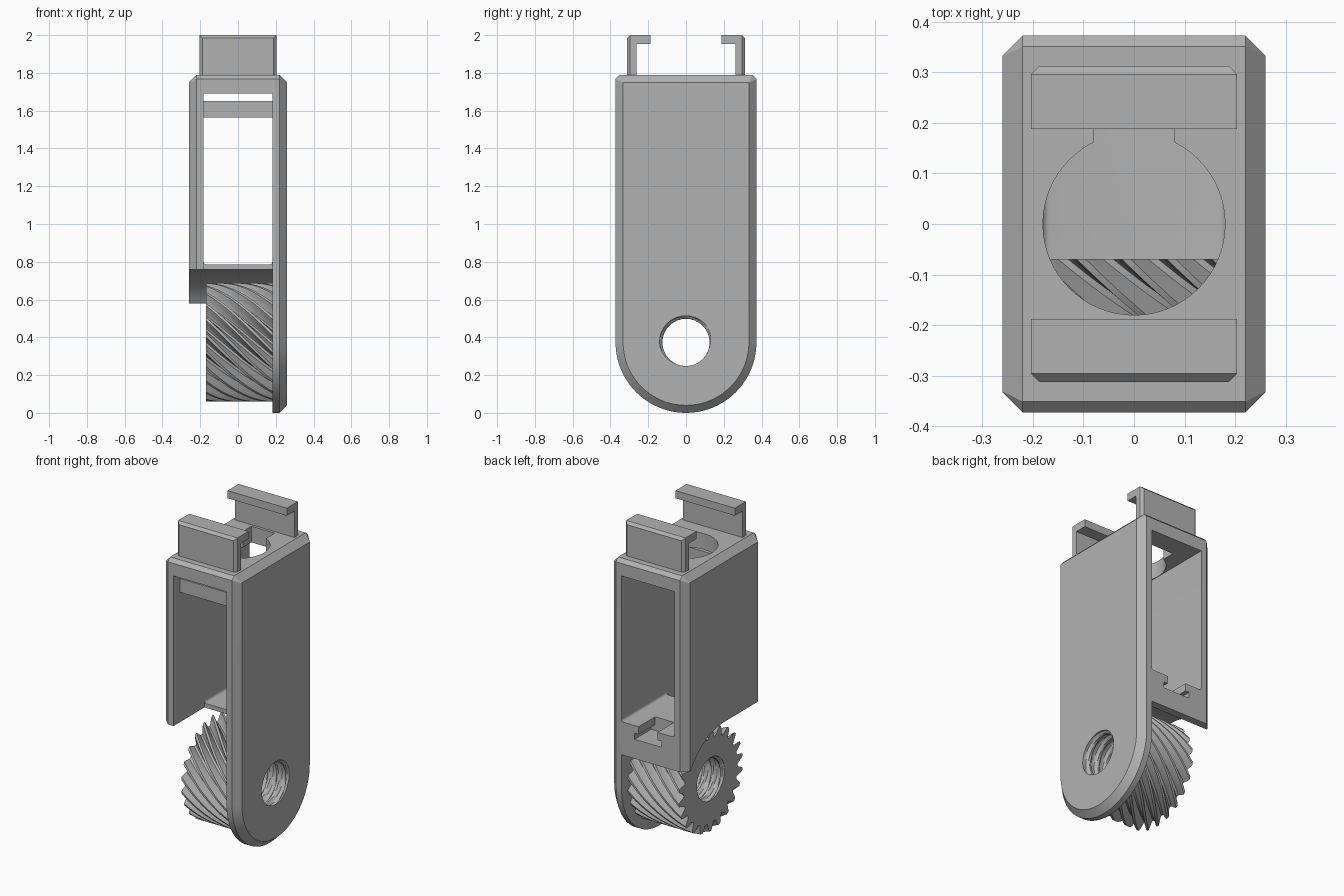
import bpy, bmesh
from math import sin, cos, pi, tau

cube = bpy.data.objects.get("Cube")
if cube:
    bpy.data.objects.remove(cube, do_unlink=True)

grey = bpy.data.materials.new("plain grey")
grey.use_nodes = True
grey.diffuse_color = (0.45, 0.45, 0.45, 1)
grey.node_tree.nodes["Principled BSDF"].inputs["Base Color"].default_value = (0.45, 0.45, 0.45, 1)

AXLE = 0.373      # height of the axle
W = 0.373         # half depth of the body
TOP = 1.79        # top of the body


def loft(name, rings):
    """Closed solid through a list of equal-length rings of points."""
    bm = bmesh.new()
    loops = [[bm.verts.new(p) for p in ring] for ring in rings]
    n = len(loops[0])
    for a, b in zip(loops, loops[1:]):
        for i in range(n):
            j = (i + 1) % n
            bm.faces.new((a[i], a[j], b[j], b[i]))
    bm.faces.new(loops[0][::-1])
    bm.faces.new(loops[-1])
    bmesh.ops.recalc_face_normals(bm, faces=bm.faces)
    mesh = bpy.data.meshes.new(name)
    bm.to_mesh(mesh)
    bm.free()
    mesh.materials.append(grey)
    obj = bpy.data.objects.new(name, mesh)
    bpy.context.collection.objects.link(obj)
    return obj


def prism(name, outline, x0, x1):
    return loft(name, [[(x, y, z) for y, z in outline] for x in (x0, x1)])


def box(name, x, y, z):
    return prism(name, [(y[0], z[0]), (y[1], z[0]), (y[1], z[1]), (y[0], z[1])], *x)


def screw(name, x0, x1, steps, sides, radius):
    """Solid along x whose radius depends on the angle and x."""
    rings = []
    for k in range(steps + 1):
        x = x0 + (x1 - x0) * k / steps
        ring = []
        for i in range(sides):
            a, r = radius(i, x)
            ring.append((x, r * cos(a), AXLE + r * sin(a)))
        rings.append(ring)
    return loft(name, rings)


def bevel(obj, pick, offset, segments=1):
    bm = bmesh.new()
    bm.from_mesh(obj.data)
    edges = [e for e in bm.edges if pick(e.verts[0].co, e.verts[1].co)]
    bmesh.ops.bevel(bm, geom=edges, offset=offset, segments=segments,
                    profile=0.5, affect='EDGES')
    bm.to_mesh(obj.data)
    bm.free()


def activate(obj):
    bpy.ops.object.select_all(action='DESELECT')
    obj.select_set(True)
    bpy.context.view_layer.objects.active = obj


def cut(obj, cutter, keep=False):
    activate(obj)
    mod = obj.modifiers.new("cut", 'BOOLEAN')
    mod.operation = 'DIFFERENCE'
    mod.solver = 'EXACT'
    mod.object = cutter
    bpy.ops.object.modifier_apply(modifier=mod.name)
    if not keep:
        bpy.data.objects.remove(cutter, do_unlink=True)


# Body: round-bottomed block with chamfered sides
def outline(inset, corner):
    w, top = W - inset, TOP - inset
    arc = [(w * cos(a), AXLE + w * sin(a)) for a in (pi + pi * i / 40 for i in range(41))]
    return arc + [(w, top - corner), (w - corner, top), (corner - w, top), (-w, top - corner)]


body = loft("body", [[(x, y, z) for y, z in outline(d, c)] for x, d, c in
                     ((-0.26, 0.04, 0.002), (-0.22, 0, 0.022),
                      (0.22, 0, 0.022), (0.26, 0.04, 0.002))])

# Window through the body, with rounded floor corners
window = box("window_cutter", (-0.182, 0.182), (-1, 1), (0.785, 1.69))
bevel(window, lambda a, b: a.z < 1 and b.z < 1 and abs(a.y - b.y) > 1, 0.016, 4)
cut(body, window)

# Space around the gear: flat at the front, curved round the back
R = 0.385
curve = [(R * sin(a), AXLE + R * cos(a)) for a in (1.005 * i / 20 for i in range(21))]
under = [(-1, -1), (-1, AXLE + R)] + curve + [(1, curve[-1][1]), (1, -1)]
cut(body, prism("gear_space_cutter", under, -1, 0.182))
cut(body, box("floor_cutter", (-0.182, 0.182), (-1, -0.07), (0.6, 0.84)))

# T slot in the back of the floor
cut(body, box("slot_neck_cutter", (-0.065, 0.065), (0.21, 1), (0.72, 0.9)))
cut(body, box("slot_head_cutter", (-0.092, 0.092), (0.21, 1), (0.70, 0.737)))

# Round hole with a notch in the roof
disc = [(0.18 * cos(tau * i / 64), 0.18 * sin(tau * i / 64)) for i in range(64)]
cut(body, loft("roof_hole_cutter", [[(x, y, z) for x, y in disc] for z in (1.6, 1.9)]))
cut(body, box("roof_notch_cutter", (-0.08, 0.08), (0.1, 0.245), (1.6, 1.9)))

# Helical gear
TEETH = 22
TOOTH = ((0.0, 0.262), (0.2, 0.268), (0.36, 0.3), (0.45, 0.314),
         (0.65, 0.314), (0.74, 0.3), (0.9, 0.268))


def gear_radius(i, x):
    tooth, k = divmod(i, len(TOOTH))
    part, r = TOOTH[k]
    return tau * (tooth + part) / TEETH + (x + 0.17) * 3.2, r


gear = screw("helical_gear", -0.17, 0.183, 16, TEETH * len(TOOTH), gear_radius)


# Threaded bore through gear and plate
def thread_radius(i, x):
    turn = (x / 0.062 + i / 32) % 1
    return tau * i / 32, 0.125 + 0.016 * min(1, max(0, 2.2 - abs(turn - 0.5) * 6))


bore = screw("bore_cutter", -0.2, 0.29, 64, 32, thread_radius)
cut(gear, bore, keep=True)
cut(body, bore)

# Cross bar under the roof
bar = box("cross_bar", (-0.19, 0.19), (-0.31, -0.23), (1.565, 1.65))

# Pair of clip hooks on top
hooks = []
for side, name in ((-1, "front_hook"), (1, "back_hook")):
    shape = [(0.262, 1.78), (0.312, 1.78), (0.312, 2.0), (0.188, 2.0),
             (0.188, 1.953), (0.262, 1.953)]
    hook = prism(name, [(side * y, z) for y, z in shape], -0.204, 0.204)
    bevel(hook, lambda a, b: min(abs(a.y), abs(b.y)) > 0.3 and max(a.z, b.z) > 1.9, 0.016)
    hooks.append(hook)

for obj in [body, gear, bar] + hooks:
    activate(obj)
    bpy.ops.object.shade_smooth_by_angle(angle=0.45)
